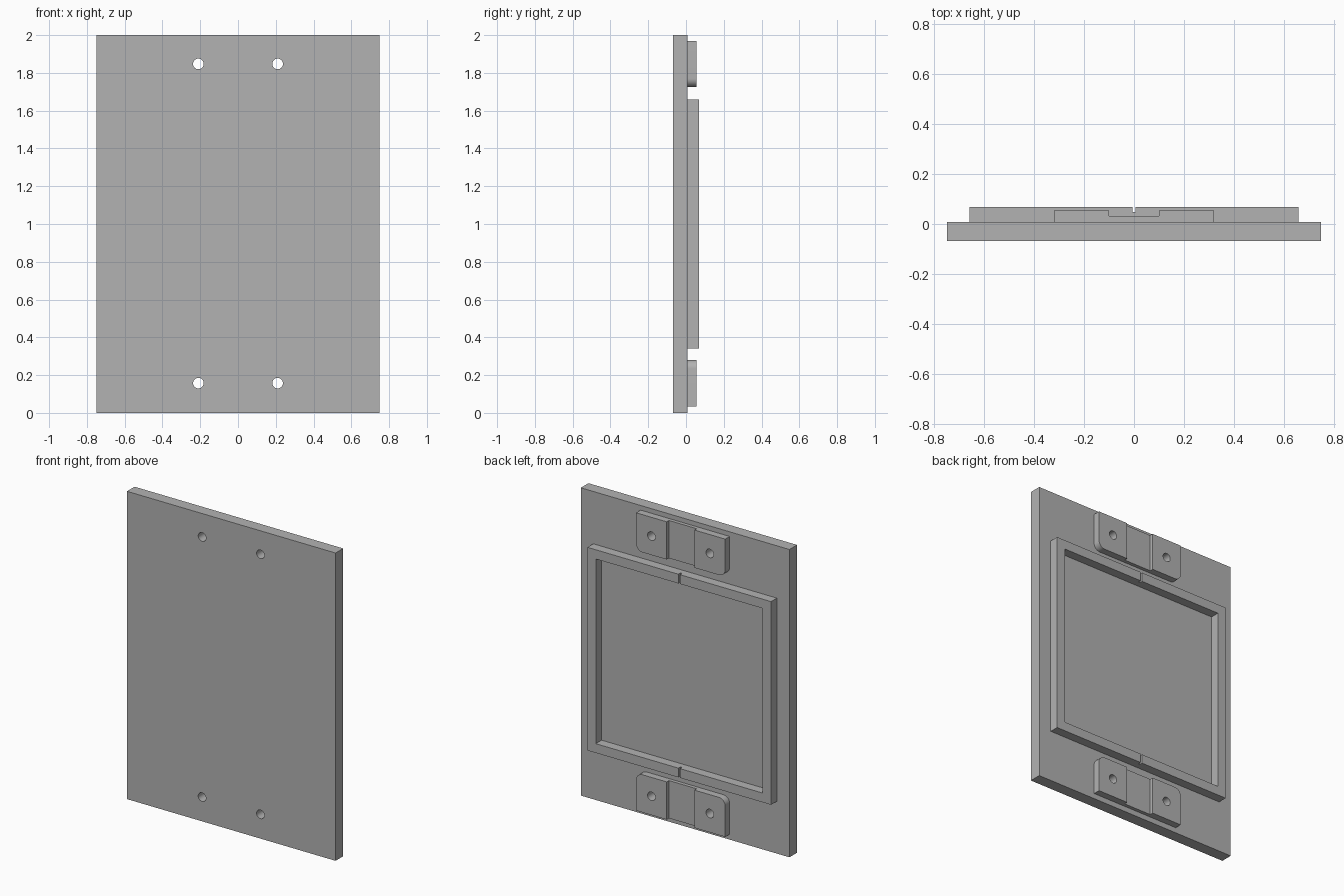
import bpy, bmesh, math
from mathutils import Matrix, Vector

default = bpy.data.objects.get("Cube")
if default:
    bpy.data.objects.remove(default, do_unlink=True)

FRONT, PLATE_BACK, RECESS, BRACKET_BACK, FRAME_BACK = -0.069, 0.009, 0.032, 0.055, 0.069
HOLE_X, HOLE_R = 0.21, 0.028

gray = bpy.data.materials.new("plain gray")
gray.use_nodes = True
color = (0.448, 0.448, 0.448, 1)
gray.diffuse_color = color
gray.node_tree.nodes["Principled BSDF"].inputs["Base Color"].default_value = color


def finish(name, bm):
    bmesh.ops.recalc_face_normals(bm, faces=bm.faces)
    mesh = bpy.data.meshes.new(name)
    bm.to_mesh(mesh)
    bm.free()
    mesh.materials.append(gray)
    obj = bpy.data.objects.new(name, mesh)
    bpy.context.collection.objects.link(obj)
    return obj


def box(name, x, y, z, rounded=None, radius=0.045):
    """Box from (min, max) ranges; rounded='top' or 'bottom' rounds those corners."""
    bm = bmesh.new()
    bmesh.ops.create_cube(bm, size=1)
    size = [r[1] - r[0] for r in (x, y, z)]
    mid = Vector([(r[0] + r[1]) / 2 for r in (x, y, z)])
    bm.transform(Matrix.Translation(mid) @ Matrix.Diagonal((*size, 1)))
    if rounded:
        side = 1 if rounded == "top" else -1
        edges = [e for e in bm.edges
                 if all((v.co.z - mid.z) * side > 0 for v in e.verts)
                 and abs(e.verts[0].co.y - e.verts[1].co.y) > 1e-4]
        bmesh.ops.bevel(bm, geom=edges, offset=radius, segments=10,
                        profile=0.5, affect="EDGES")
    return finish(name, bm)


def hole_cutter(x, z):
    bm = bmesh.new()
    bmesh.ops.create_cone(bm, cap_ends=True, segments=32, radius1=HOLE_R,
                          radius2=HOLE_R, depth=0.4)
    bm.transform(Matrix.Translation((x, 0, z)) @ Matrix.Rotation(math.pi / 2, 4, "X"))
    return finish("hole_cutter", bm)


def activate(obj):
    bpy.ops.object.select_all(action="DESELECT")
    obj.select_set(True)
    bpy.context.view_layer.objects.active = obj


def cut(target, cutter):
    cutter.hide_render = True
    mod = target.modifiers.new("cut", "BOOLEAN")
    mod.operation, mod.solver, mod.object = "DIFFERENCE", "EXACT", cutter
    activate(target)
    bpy.ops.object.modifier_apply(modifier=mod.name)
    bpy.data.objects.remove(cutter, do_unlink=True)


# Flat base plate
plate = box("base_plate", (-0.75, 0.75), (FRONT, PLATE_BACK), (0, 2))

# Raised square frame with a fine notch in its top and bottom rails
frame = box("raised_frame", (-0.66, 0.66), (PLATE_BACK, FRAME_BACK), (0.34, 1.66))
cut(frame, box("opening", (-0.6, 0.6), (-0.1, 0.2), (0.4, 1.6)))
cut(frame, box("notch", (-0.006, 0.006), (0.048, 0.2), (0.2, 1.8)))

# Mounting brackets: rounded toward the frame, central channel, two screw holes
parts = [plate, frame]
for name, low, side in (("lower_bracket", 0.035, "top"), ("upper_bracket", 1.725, "bottom")):
    z = (low, low + 0.245)
    bracket = box(name, (-0.32, 0.32), (PLATE_BACK, BRACKET_BACK), z, side)
    cut(bracket, box("channel", (-0.1, 0.1), (RECESS, 0.2), (z[0] - 0.1, z[1] + 0.1)))
    for x in (-HOLE_X, HOLE_X):
        for target in (bracket, plate):
            cut(target, hole_cutter(x, sum(z) / 2))
    parts.append(bracket)

# Smooth only the hole walls and rounded corners
for obj in parts:
    activate(obj)
    bpy.ops.object.shade_smooth_by_angle(angle=math.radians(30))
